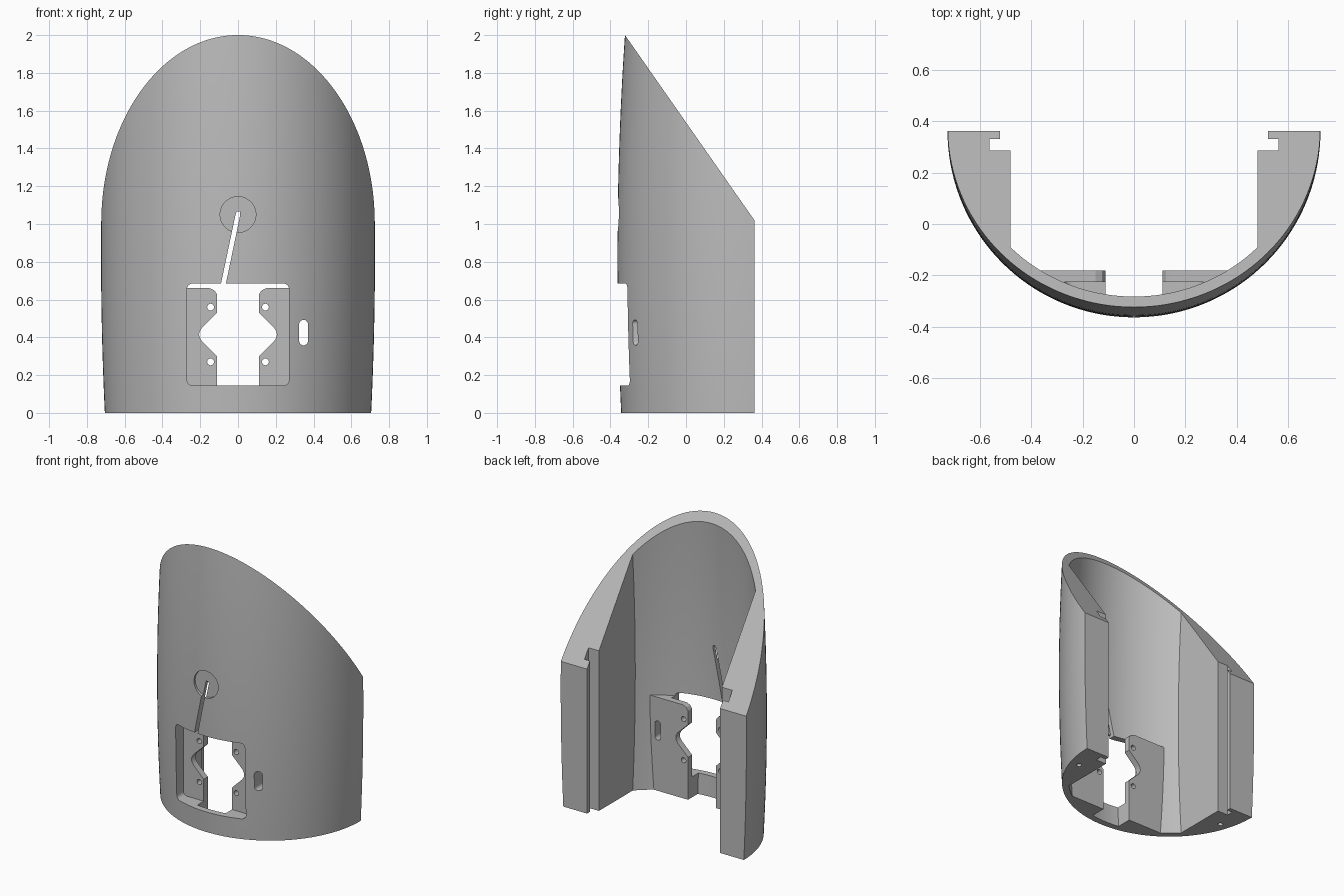
import bpy, bmesh, math
from math import sin, cos, pi, sqrt

if "Cube" in bpy.data.objects:
    bpy.data.objects.remove(bpy.data.objects["Cube"])

AXIS_Y = 0.362      # centre line of the barrel-shaped shell
WALL = 0.045

grey = bpy.data.materials.new("plain grey")
grey.use_nodes = True
colour = (0.5, 0.5, 0.5, 1)
grey.diffuse_color = colour
grey.node_tree.nodes["Principled BSDF"].inputs["Base Color"].default_value = colour


def radius(z):
    return 0.725 - 0.029 * (z - 0.83) ** 2


def arc(r, a0, a1, n):
    """Points on the shell circle; angle 0 points to the front."""
    return [(r * sin(a0 + (a1 - a0) * i / n),
             AXIS_Y - r * cos(a0 + (a1 - a0) * i / n)) for i in range(n + 1)]


def loft(name, rings):
    """Closed solid through rings of 3D points."""
    bm = bmesh.new()
    loops = [[bm.verts.new(p) for p in ring] for ring in rings]
    n = len(loops[0])
    for a, b in zip(loops, loops[1:]):
        for i in range(n):
            j = (i + 1) % n
            bm.faces.new((a[i], a[j], b[j], b[i]))
    bm.faces.new(loops[0][::-1])
    bm.faces.new(loops[-1])
    bmesh.ops.recalc_face_normals(bm, faces=bm.faces)
    mesh = bpy.data.meshes.new(name)
    bm.to_mesh(mesh)
    bm.free()
    mesh.materials.append(grey)
    ob = bpy.data.objects.new(name, mesh)
    bpy.context.collection.objects.link(ob)
    return ob


def prism(points, y0, y1):
    """Front-view outline pushed from y0 to y1."""
    return loft("cutter", [[(x, y, z) for x, z in points] for y in (y0, y1)])


def rounded(cx, cz, w, h, r, n=8):
    """Rounded rectangle outline in the front plane."""
    pts = []
    for q, (sx, sz) in enumerate([(1, 1), (-1, 1), (-1, -1), (1, -1)]):
        for i in range(n + 1):
            a = (q + i / n) * pi / 2
            p = (cx + sx * (w / 2 - r) + r * cos(a), cz + sz * (h / 2 - r) + r * sin(a))
            if not pts or math.dist(p, pts[-1]) > 1e-5:
                pts.append(p)
    if math.dist(pts[0], pts[-1]) < 1e-5:
        pts.pop()
    return pts


def combine(body, tool, operation):
    mod = body.modifiers.new(operation, "BOOLEAN")
    mod.operation = operation
    mod.solver = "EXACT"
    mod.object = tool
    bpy.context.view_layer.objects.active = body
    bpy.ops.object.modifier_apply(modifier=mod.name)
    bpy.data.objects.remove(tool)


# Half-barrel shell with thick side blocks and a slot along each block
def shell_section(z):
    r = radius(z)
    inner = r - WALL
    bend = math.asin(0.48 / inner)
    hook = [(0.52, AXIS_Y), (0.52, 0.33), (0.562, 0.33), (0.562, 0.285), (0.48, 0.285)]
    pts = arc(r, -pi / 2, pi / 2, 72) + hook
    pts += arc(inner, bend, -bend, 40)
    pts += [(-x, y) for x, y in reversed(hook)]
    return [(x, y, z) for x, y in pts]


LEVELS = 28
shell = loft("curved_cover", [shell_section(2.05 * i / LEVELS) for i in range(LEVELS + 1)])

# Flat mounting plates behind the window
for side in (1, -1):
    rings = []
    for i in range(10):
        z = 0.66 * i / 9
        r = radius(z) - 0.02
        outer = arc(r, math.acos((AXIS_Y + 0.18) / r), math.asin(0.11 / r), 12)
        rings.append([(side * x, y, z) for x, y in [(0.11, -0.18)] + outer])
    combine(shell, loft("mounting_plate", rings), "UNION")

# Slanted top cut
slope = [(-0.323, 2.0), (AXIS_Y, 1.02)]
(ya, za), (yb, zb) = slope
k = (zb - za) / (yb - ya)
profile = [(-1, za + k * (-1 - ya)), (1, za + k * (1 - ya)), (1, 4), (-1, 4)]
combine(shell, loft("cutter", [[(x, y, z) for y, z in profile] for x in (-1, 1)]), "DIFFERENCE")

# Window recess down to the plates
combine(shell, prism(rounded(0, 0.415, 0.54, 0.54, 0.03), -0.6, -0.225), "DIFFERENCE")

# Notched opening between the plates
half = [(0.15, 0.68), (0.15, 0.66), (0.125, 0.648), (0.112, 0.63), (0.105, 0.61),
        (0.105, 0.535), (0.192, 0.45), (0.203, 0.43), (0.206, 0.415), (0.203, 0.4),
        (0.192, 0.38), (0.105, 0.295), (0.105, 0.16)]
outline = half + [(-x, z) for x, z in reversed(half)]
combine(shell, prism(outline, -0.6, 0), "DIFFERENCE")

# Screw holes in the plates and in the bottom of the blocks
for side in (1, -1):
    for z in (0.27, 0.56):
        combine(shell, prism(rounded(side * 0.145, z, 0.036, 0.036, 0.018), -0.6, 0), "DIFFERENCE")
    ring = rounded(side * 0.605, 0.16, 0.034, 0.034, 0.017)
    combine(shell, loft("cutter", [[(x, y, z) for x, y in ring] for z in (-0.1, 0.12)]), "DIFFERENCE")

# Side slot, round dimple and slanted slit
combine(shell, prism(rounded(0.347, 0.425, 0.046, 0.135, 0.023), -0.6, 0), "DIFFERENCE")
combine(shell, prism(rounded(0, 1.05, 0.19, 0.19, 0.095), -0.6, -0.342), "DIFFERENCE")
slit = [(-0.093, 0.67), (-0.067, 0.67), (0.012, 1.05), (0.01, 1.065), (-0.008, 1.065), (-0.013, 1.05)]
combine(shell, prism(slit, -0.6, 0), "DIFFERENCE")

# Smooth the curved walls, keep cut edges crisp
bpy.ops.object.select_all(action="DESELECT")
shell.select_set(True)
bpy.context.view_layer.objects.active = shell
bpy.ops.object.shade_smooth_by_angle(angle=math.radians(20))
